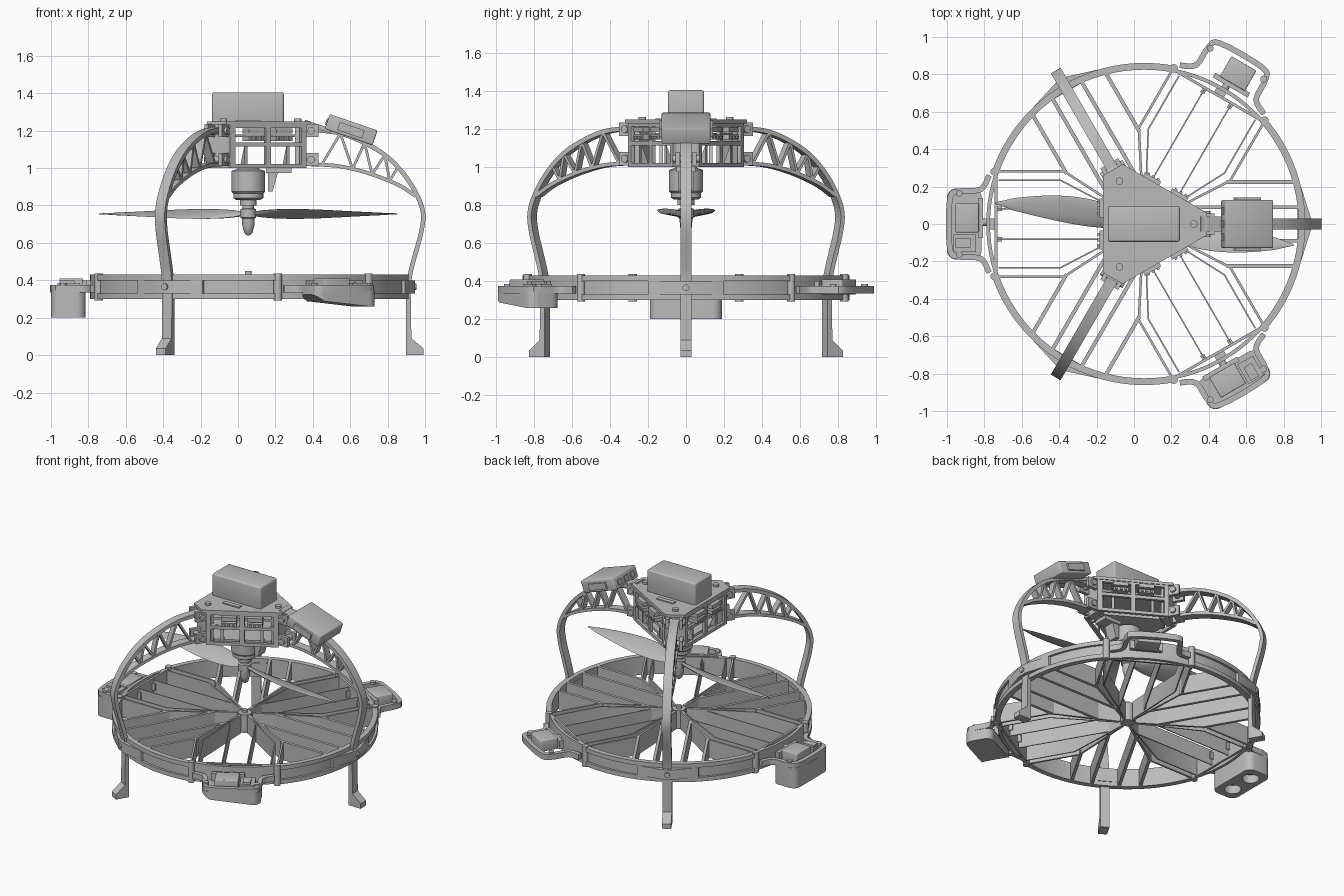
import bpy, bmesh, math
from math import radians, sin, cos, pi
from mathutils import Matrix, Vector

if "Cube" in bpy.data.objects:
    bpy.data.objects.remove(bpy.data.objects["Cube"])

grey = bpy.data.materials.new("plain grey")
grey.use_nodes = True
grey.diffuse_color = (0.5, 0.5, 0.5, 1)
grey.node_tree.nodes["Principled BSDF"].inputs["Base Color"].default_value = (0.5, 0.5, 0.5, 1)

LEGS, PODS = (0, 120, 240), (60, 180, 300)
made = []


def sector(angle):
    """Frame whose x axis points outward from the rotor axis."""
    return Matrix.Translation((0.055, 0, 0)) @ Matrix.Rotation(radians(angle), 4, 'Z')


def finish(name, bm, frame):
    bmesh.ops.recalc_face_normals(bm, faces=bm.faces)
    mesh = bpy.data.meshes.new(name)
    bm.to_mesh(mesh)
    bm.free()
    mesh.materials.append(grey)
    ob = bpy.data.objects.new(name, mesh)
    ob.matrix_world = frame
    bpy.context.collection.objects.link(ob)
    made.append(ob)
    return ob


def box(name, x, y, z, frame, bevel=0):
    bm = bmesh.new()
    bmesh.ops.create_cube(bm, size=1)
    for v in bm.verts:
        v.co = [a + (c + 0.5) * (b - a) for c, (a, b) in zip(v.co, (x, y, z))]
    if bevel:
        bmesh.ops.bevel(bm, geom=bm.edges[:], offset=bevel, segments=3, profile=0.5, affect='EDGES')
    return finish(name, bm, frame)


def cylinder(name, centre, r, h, frame, axis='Z', sides=20):
    bm = bmesh.new()
    turn = Matrix.Rotation(pi / 2, 4, 'Y' if axis == 'X' else 'X') if axis != 'Z' else Matrix()
    bmesh.ops.create_cone(bm, cap_ends=True, segments=sides, radius1=r, radius2=r, depth=h,
                          matrix=Matrix.Translation(centre) @ turn)
    return finish(name, bm, frame)


def prism(name, pts, lo, hi, frame, side=False):
    """Extrude a flat outline along z, or along y when side is set."""
    bm = bmesh.new()
    put = lambda u, v, w: bm.verts.new((u, w, v) if side else (u, v, w))
    a, b = [put(u, v, lo) for u, v in pts], [put(u, v, hi) for u, v in pts]
    bm.faces.new(a)
    bm.faces.new(b)
    for i in range(len(pts)):
        bm.faces.new((a[i - 1], a[i], b[i], b[i - 1]))
    return finish(name, bm, frame)


def ribbon(name, pts, t, lo, hi, frame, side=False):
    """Strip of thickness t that follows an open path."""
    pts = [Vector(p) for p in pts]
    left, right = [], []
    for i, p in enumerate(pts):
        d1 = (p - pts[i - 1]).normalized() if i else (pts[1] - p).normalized()
        d2 = (pts[i + 1] - p).normalized() if i < len(pts) - 1 else d1
        d = (d1 + d2).normalized()
        n = Vector((-d.y, d.x)) * (t / 2 / max(d.dot(d1), 0.4))
        left.append(p + n)
        right.append(p - n)
    return prism(name, left + right[::-1], lo, hi, frame, side)


def lathe(name, profile, frame, steps=32, closed=False):
    bm = bmesh.new()
    rows = [[bm.verts.new((r * cos(2 * pi * k / steps), r * sin(2 * pi * k / steps), z))
             for k in range(steps)] for r, z in profile]
    for i in range(0 if closed else 1, len(rows)):
        for k in range(steps):
            bm.faces.new((rows[i - 1][k - 1], rows[i - 1][k], rows[i][k], rows[i][k - 1]))
    if not closed:
        bm.faces.new(rows[0])
        bm.faces.new(rows[-1])
    return finish(name, bm, frame)


def smooth(pts, n=6):
    """Catmull-Rom curve through the points."""
    p = [Vector(q) for q in [pts[0]] + pts + [pts[-1]]]
    out = []
    for a, b, c, d in zip(p, p[1:], p[2:], p[3:]):
        out += [0.5 * (2 * b + (c - a) * t + (2 * a - 5 * b + 4 * c - d) * t * t
                       + (3 * b - a - 3 * c + d) * t ** 3) for t in (k / n for k in range(n))]
    return out + [p[-1]]


C = sector(0)
BOT, TOP = 0.30, 0.43

# Guard ring with a recessed band between two flanges
lathe("guard_ring", [(0.825, BOT), (0.845, BOT), (0.845, TOP), (0.825, TOP)], C, 96, True)
for a in LEGS:
    arc = [radians(k) for k in range(-41, 42, 2)]
    for z in (BOT, TOP - 0.03):
        ribbon("ring_flange", [(0.848 * cos(k), 0.848 * sin(k)) for k in arc], 0.026, z, z + 0.03, sector(a))

# Hub where the spokes meet
cylinder("vane_hub", (0, 0, 0.365), 0.045, 0.13, C)
cylinder("hub_bolt", (0, 0, 0.44), 0.018, 0.02, C)

# Vanes and spoke walls
for a in PODS:
    f = sector(a)
    for s in (-1, 1):
        ribbon("spoke_wall", [(0.05, s * 0.026), (0.45, s * 0.235), (0.78, s * 0.235)], 0.008, BOT, TOP, f)
        ribbon("sector_frame", [(0.04, s * 0.03), (0.43, s * 0.282), (0.80, s * 0.282)], 0.013, BOT, TOP, f)
        ribbon("steering_vane", [(0.15, s * 0.082), (0.78, s * 0.082)], 0.007, BOT + 0.01, TOP - 0.01, f)
        cylinder("frame_boss", (0.80, s * 0.28, 0.365), 0.022, 0.145, f)
        box("vane_pivot", (0.76, 0.80), (s * 0.082 - 0.012, s * 0.082 + 0.012), (0.35, 0.40), f)
    box("frame_end", (0.785, 0.80), (-0.28, 0.28), (BOT, TOP), f)
for a in LEGS:
    f = sector(a)
    for y, start in ((0.09, 0.17), (0.225, 0.44)):
        for s in (-1, 1):
            ribbon("stator_vane", [(start, s * y), (0.83 if y < 0.2 else 0.805, s * y)], 0.02, BOT, TOP, f)

# Servo pods
for a, floor in zip(PODS, (0.335, 0.2, 0.26)):
    f = sector(a)
    rim = smooth([(0.83, -0.26), (0.875, -0.185), (0.99, -0.175), (1.04, -0.13),
                  (1.04, 0.13), (0.99, 0.175), (0.875, 0.185), (0.83, 0.26)], 4)
    ribbon("pod_rim", rim, 0.03, 0.335, 0.375, f)
    if floor < 0.3:
        corner = [(0.05 * cos(radians(k)), 0.05 * sin(radians(k))) for k in range(0, 91, 15)]
        edge = [(1.005 + u, 0.14 + v) for u, v in corner]
        edge += [(0.92 - v, 0.14 + u) for u, v in corner]
        edge += [(x, -y) for x, y in edge[::-1]]
        body = prism("pod_body", edge, floor, 0.345, f)
        if floor > 0.22:
            # Raked underside on the shallow pod
            for v in body.data.vertices:
                if v.co.z < 0.3 and v.co.y < -0.1:
                    v.co.z += (-0.1 - v.co.y) * 0.7
        else:
            for y in (-0.09, 0.09):
                cut = cylinder("sensor_cutter", (0.965, y, floor), 0.055, 0.12, f, sides=32)
                cut.hide_render = True
                cut.hide_set(True)
                made.remove(cut)
                mod = body.modifiers.new("sensor_hole", 'BOOLEAN')
                mod.object, mod.operation, mod.solver = cut, 'DIFFERENCE', 'EXACT'
        box("circuit_board", (0.90, 1.02), (0.055, 0.15), (0.34, 0.385), f)
        box("board_plug", (0.93, 1.01), (0.075, 0.125), (0.385, 0.40), f)
    box("servo_body", (0.885, 1.01), (-0.11, 0.045), (0.33, 0.41), f, 0.006)
    box("servo_flange", (0.862, 0.89), (-0.14, 0.075), (0.34, 0.40), f)
    cylinder("servo_shaft", (0.84, -0.01, 0.38), 0.02, 0.06, f, 'X')
    box("servo_horn", (0.80, 0.825), (-0.03, 0.03), (0.35, 0.41), f)
    for s in (-1, 1):
        cylinder("pod_screw", (0.99, s * 0.165, 0.375), 0.018, 0.02, f)

# Legs: curved outer strip, lower chord, zigzag bracing and foot
for a in LEGS:
    f = sector(a)
    outer = smooth([(0.33, 1.205), (0.47, 1.19), (0.6, 1.145), (0.73, 1.07), (0.83, 0.97), (0.90, 0.86),
                    (0.934, 0.76), (0.925, 0.66), (0.89, 0.53), (0.865, 0.43), (0.855, 0.33)])
    inner = smooth([(0.33, 1.02), (0.47, 1.012), (0.6, 0.985), (0.72, 0.945), (0.82, 0.90), (0.895, 0.85)])
    ribbon("leg_strip", outer, 0.024, -0.03, 0.03, f, True)
    ribbon("leg_lower_chord", inner, 0.02, -0.03, 0.03, f, True)
    brace = [inner[3], outer[7], inner[10], outer[13], inner[15], outer[18], inner[20], outer[22]]
    for p, q in zip(brace, brace[1:]):
        ribbon("leg_brace", [p, q], 0.014, -0.025, 0.025, f, True)
    prism("leg_foot", [(0.842, 0.36), (0.842, 0.0), (0.937, 0.0), (0.937, 0.035),
                       (0.872, 0.09), (0.868, 0.36)], -0.03, 0.03, f, True)
    prism("leg_bracket", [(0.82, -0.2), (0.838, -0.2), (0.89, -0.035), (0.89, 0.035),
                          (0.838, 0.2), (0.82, 0.2)], 0.33, 0.40, f)
    cylinder("leg_bolt", (0.89, 0, 0.365), 0.018, 0.02, f, 'X')
    # Clamp that holds the leg to the body
    for z in (1.01, 1.165):
        for s in (-1, 1):
            y = sorted((s * 0.032, s * 0.055))
            box("leg_clamp", (0.27, 0.375), y, (z, z + 0.07), f)
        cylinder("clamp_bolt", (0.335, 0, z + 0.035), 0.02, 0.14, f, 'Y')
    box("corner_block", (0.25, 0.30), (-0.055, 0.055), (1.0, 1.235), f)
    cylinder("plate_bolt", (0.265, 0, 1.255), 0.02, 0.02, f)


def plate(name, tip, half, lo, hi):
    pts = []
    for a in LEGS:
        m = Matrix.Rotation(radians(a), 2)
        pts += [m @ Vector((tip, -half)), m @ Vector((tip, half))]
    prism(name, pts, lo, hi, C)


# Central body
plate("top_plate", 0.335, 0.06, 1.23, 1.25)
plate("middle_plate", 0.30, 0.045, 1.12, 1.135)
plate("control_board", 0.26, 0.05, 1.165, 1.18)
plate("motor_plate", 0.24, 0.05, 1.0, 1.02)
for a in PODS:
    f = sector(a)
    for z in (1.0, 1.115, 1.215):
        box("wall_rail", (0.195, 0.215), (-0.235, 0.235), (z, z + 0.022), f)
    for y in (-0.22, -0.1, 0, 0.1, 0.22):
        top = 1.13 if abs(y) == 0.1 else 1.23
        if abs(y) != 0.1:
            box("wall_post", (0.195, 0.215), (y - 0.016, y + 0.016), (1.0, top), f)
    for s in (-1, 1):
        prism("wall_gusset", [(0.16, 1.02), (0.2, 1.02), (0.2, 1.12)], s * 0.13 - 0.01, s * 0.13 + 0.01, f, True)
        for z in (1.145, 1.185):
            box("wall_connector", (0.17, 0.24), (s * 0.085 - 0.05, s * 0.085 + 0.05), (z, z + 0.027), f)
        for k in range(3):
            y = s * 0.085 + (k - 1) * 0.03
            box("connector_pin", (0.24, 0.25), (y - 0.008, y + 0.008), (1.15, 1.165), f)

# Battery, slots and satellite receiver
W = Matrix()
box("battery", (-0.14, 0.245), (-0.095, 0.095), (1.24, 1.405), W, 0.012)
for y in (-0.145, 0.145):
    box("plate_slot", (-0.01, 0.12), (y - 0.016, y + 0.016), (1.25, 1.257), W)
tilt = Matrix.Translation((0.605, 0, 1.205)) @ Matrix.Rotation(radians(19), 4, 'Y')
box("receiver", (-0.135, 0.135), (-0.128, 0.128), (-0.042, 0.042), tilt, 0.008)
for y in (-0.07, 0, 0.07):
    box("receiver_port", (-0.142, -0.13), (y - 0.02, y + 0.02), (-0.02, 0.015), tilt)
for s in (-1, 1):
    box("receiver_recess", (-0.07, 0.07), (s * 0.134 - 0.007, s * 0.134 + 0.007), (-0.025, 0.02), tilt)
box("receiver_mount", (-0.25, -0.1), (-0.04, 0.04), (-0.055, -0.03), tilt)

# Motor, spinner and sensor bracket
lathe("motor", [(0.05, 1.01), (0.06, 0.995), (0.09, 0.985), (0.09, 0.875), (0.08, 0.865), (0.08, 0.84),
                (0.065, 0.83), (0.045, 0.83), (0.045, 0.80), (0.02, 0.80)], C)
lathe("spinner", [(0.03, 0.81), (0.03, 0.785), (0.042, 0.78), (0.042, 0.735), (0.034, 0.73),
                  (0.032, 0.69), (0.022, 0.655), (0.008, 0.64)], C)
box("sensor_mount", (0.15, 0.285), (-0.05, 0.05), (0.975, 1.01), W)
prism("sensor_fin", [(0.16, 0.98), (0.215, 0.98), (0.185, 0.875), (0.16, 0.875)], -0.04, 0.04, W, True)

# Two twisted propeller blades
for a in (-8, 172):
    bm = bmesh.new()
    rows = []
    for i in range(17):
        t = i / 16
        chord = 0.03 + 0.125 * sin(pi * min(t * 1.0, 1) ** 0.75) if t < 1 else 0.012
        chord *= 1 if t < 0.9 else 0.75
        pitch = radians(26 - 18 * t)
        row = []
        for k in range(10):
            w = 2 * pi * k / 10
            y, z = chord / 2 * cos(w), (0.012 - 0.009 * t) * sin(w)
            row.append(bm.verts.new((0.03 + 0.775 * t, y * cos(pitch) + z * sin(pitch) - 0.02 * sin(pi * t),
                                     0.755 - y * sin(pitch) + z * cos(pitch))))
        rows.append(row)
    for p, q in zip(rows, rows[1:]):
        for k in range(10):
            bm.faces.new((p[k - 1], p[k], q[k], q[k - 1]))
    bm.faces.new(rows[0])
    bm.faces.new(rows[-1])
    finish("propeller_blade", bm, sector(a))

# Smooth the round parts and keep hard edges crisp
bpy.ops.object.select_all(action='DESELECT')
for ob in made:
    ob.select_set(True)
bpy.context.view_layer.objects.active = made[0]
bpy.ops.object.shade_smooth_by_angle(angle=radians(30))
